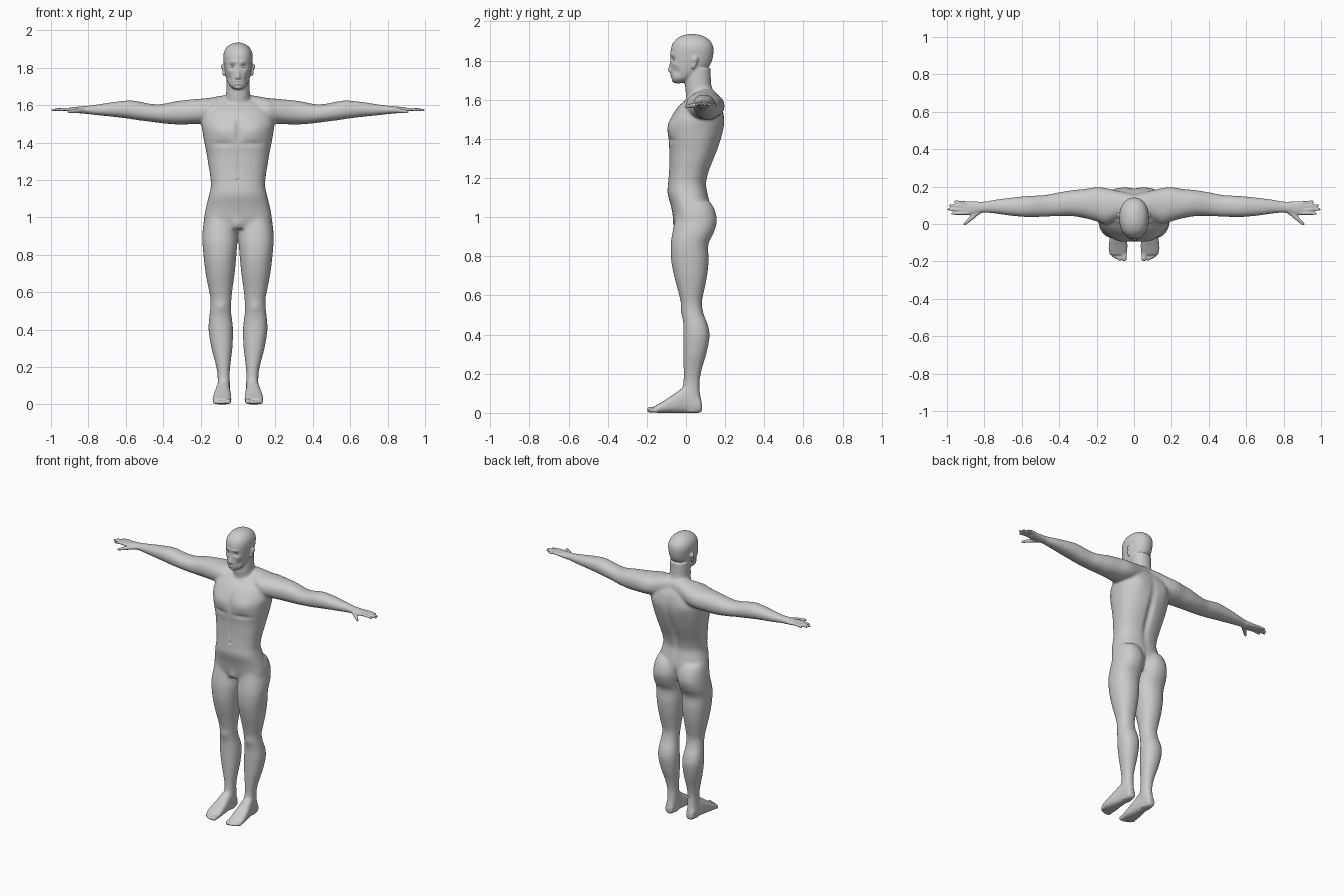
import bpy, bmesh, math
from mathutils import Vector

bm = bmesh.new()


def catmull(rows, steps=4):
    """Smoothly interpolate a list of section rows."""
    out = []
    for i in range(len(rows) - 1):
        p0, p1 = rows[max(i - 1, 0)], rows[i]
        p2, p3 = rows[i + 1], rows[min(i + 2, len(rows) - 1)]
        for k in range(steps):
            t = k / steps
            out.append([0.5 * (2 * b + (c - a) * t + (2 * a - 5 * b + 4 * c - d) * t * t
                               + (3 * b - a - 3 * c + d) * t ** 3)
                        for a, b, c, d in zip(p0, p1, p2, p3)])
    return out + [list(rows[-1])]


def loft(rows, axis, side=1, power=2.2, n=36):
    """Rows are (position, a_min, a_max, b_min, b_max) along the axis."""
    rings = []
    for t, a0, a1, b0, b1 in catmull(rows):
        ring = []
        for i in range(n):
            ang = 2 * math.pi * i / n
            c, s = math.cos(ang), math.sin(ang)
            a = (a0 + a1) / 2 + (a1 - a0) / 2 * math.copysign(abs(c) ** (2 / power), c)
            b = (b0 + b1) / 2 + (b1 - b0) / 2 * math.copysign(abs(s) ** (2 / power), s)
            x, y, z = {'X': (t, a, b), 'Y': (a, t, b), 'Z': (a, b, t)}[axis]
            ring.append(bm.verts.new((x * side, y, z)))
        rings.append(ring)
    for r, q in zip(rings, rings[1:]):
        for i in range(n):
            bm.faces.new((r[i], r[(i + 1) % n], q[(i + 1) % n], q[i]))
    bm.faces.new(rings[0])
    bm.faces.new(rings[-1])


def capsule(p, r, q, s, side=1, n=90):
    """Convex hull of two balls: fingers, toes, ears, nose."""
    verts = []
    for c, rad in ((p, r), (q, s)):
        for i in range(n):
            h = 1 - 2 * (i + 0.5) / n
            w, a = math.sqrt(1 - h * h), i * 2.399963
            v = Vector(c) + rad * Vector((w * math.cos(a), w * math.sin(a), h))
            verts.append(bm.verts.new((v.x * side, v.y, v.z)))
    bmesh.ops.convex_hull(bm, input=verts)
    bmesh.ops.delete(bm, geom=[v for v in verts if v.is_valid and not v.link_faces],
                     context='VERTS')


def symmetric(rows):
    return [(z, -w, w, f, b) for z, w, f, b in rows]


# Torso, neck and head: height, half width, front, back
loft(symmetric([
    (1.63, .10, .03, .15), (1.60, .15, .0, .165), (1.56, .18, -.045, .185),
    (1.50, .195, -.08, .195), (1.45, .188, -.092, .192), (1.40, .18, -.091, .18),
    (1.34, .168, -.085, .16), (1.29, .16, -.085, .14), (1.23, .15, -.087, .117),
    (1.17, .145, -.092, .104), (1.12, .155, -.094, .112), (1.05, .172, -.075, .125),
    (.98, .18, -.062, .12), (.94, .15, -.05, .10)]), 'Z', power=2.4)
loft(symmetric([
    (1.52, .09, .02, .18), (1.58, .078, .005, .172), (1.625, .068, .0, .153),
    (1.67, .063, -.005, .13), (1.76, .062, .0, .126)]), 'Z')
loft(symmetric([
    (1.683, .02, -.06, -.025), (1.70, .042, -.072, .02), (1.725, .056, -.077, .065),
    (1.75, .064, -.078, .10), (1.78, .07, -.079, .125), (1.82, .076, -.08, .138),
    (1.86, .079, -.077, .141), (1.89, .073, -.066, .131), (1.915, .056, -.043, .107),
    (1.93, .03, -.012, .075), (1.935, .01, .015, .045)]), 'Z')

# Nose
capsule((0, -.073, 1.795), .007, (0, -.083, 1.75), .011)

LEG = [
    (1.08, .025, .162, -.05, .122), (1.04, .01, .174, -.05, .146),
    (.98, .002, .183, -.058, .158), (.92, .003, .19, -.07, .142),
    (.86, .004, .19, -.078, .114), (.78, .010, .183, -.076, .116),
    (.70, .018, .173, -.061, .108), (.62, .029, .158, -.04, .092),
    (.56, .035, .147, -.026, .081), (.50, .037, .15, -.019, .092),
    (.45, .031, .156, -.014, .112), (.39, .026, .157, -.014, .121),
    (.30, .030, .142, -.014, .104), (.24, .037, .126, -.013, .086),
    (.17, .044, .111, -.013, .071), (.11, .043, .109, -.02, .071),
    (.05, .045, .11, -.03, .08), (.005, .05, .105, -.02, .07)]
FOOT = [
    (.082, .06, .095, .012, .045), (.065, .05, .107, 0, .08), (0, .043, .115, 0, .13),
    (-.05, .039, .125, 0, .105), (-.10, .036, .133, 0, .07),
    (-.14, .036, .135, 0, .046), (-.165, .042, .125, .002, .032)]
ARM = [
    (0, .05, .16, 1.55, 1.66), (.08, .03, .175, 1.53, 1.652), (.15, .0, .192, 1.505, 1.64),
    (.20, .014, .197, 1.5, 1.635), (.26, .03, .188, 1.498, 1.63),
    (.33, .042, .181, 1.497, 1.622), (.41, .042, .168, 1.504, 1.606),
    (.47, .039, .156, 1.512, 1.608), (.53, .037, .152, 1.519, 1.62),
    (.58, .037, .149, 1.527, 1.626), (.66, .044, .141, 1.537, 1.618),
    (.74, .055, .131, 1.545, 1.606), (.80, .06, .121, 1.552, 1.598),
    (.84, .056, .12, 1.556, 1.594), (.88, .048, .122, 1.561, 1.59),
    (.905, .051, .12, 1.566, 1.586)]
# Fingers: base y, tip x, tip y
FINGERS = [(.058, .972, .055), (.077, .993, .078), (.095, .985, .099), (.112, .957, .119)]
# Toes: x, tip y, radius
TOES = [(.053, -.185, .015), (.076, -.187, .0105), (.094, -.18, .01),
        (.110, -.17, .0095), (.124, -.157, .009)]

for s in (1, -1):
    # Limbs
    loft(LEG, 'Z', s)
    loft(FOOT, 'Y', s, power=2.6)
    loft(ARM, 'X', s)
    # Fingers and thumb
    for y, tx, ty in FINGERS:
        mid = (.5 * (.885 + tx), .5 * (y + ty), 1.579)
        capsule((.885, y, 1.577), .010, mid, .0088, s)
        capsule(mid, .0088, (tx, ty, 1.574), .007, s)
    capsule((.83, .068, 1.573), .015, (.872, .03, 1.57), .012, s)
    capsule((.872, .03, 1.57), .012, (.905, .0, 1.564), .0085, s)
    # Toes
    for x, y, r in TOES:
        capsule((x, -.13, .02), r, (x, y, r + .001), r, s)
    # Ears and nostrils
    capsule((.078, .047, 1.806), .0155, (.075, .037, 1.766), .009, s)
    capsule((.010, -.078, 1.747), .008, (.008, -.07, 1.75), .008, s)

bmesh.ops.recalc_face_normals(bm, faces=bm.faces)
mesh = bpy.data.meshes.new("body")
bm.to_mesh(mesh)
bm.free()
body = bpy.data.objects.new("body", mesh)
bpy.context.collection.objects.link(body)

# Fuse all the parts into one skin
bpy.context.view_layer.objects.active = body
body.select_set(True)
mod = body.modifiers.new("fuse", 'REMESH')
mod.mode = 'VOXEL'
mod.voxel_size = .005
bpy.ops.object.modifier_apply(modifier=mod.name)

bm = bmesh.new()
bm.from_mesh(body.data)


def relax(verts, times):
    for _ in range(times):
        bmesh.ops.smooth_vert(bm, verts=verts, factor=.5, use_axis_x=True,
                              use_axis_y=True, use_axis_z=True)


relax([v for v in bm.verts if abs(v.co.x) < .82 and .07 < v.co.z < 1.70], 18)
relax(bm.verts[:], 2)

# Sculpt strokes: centre, radius, push (mirrored in x)
BODY_STROKES = [
    ((.09, -.08, 1.465), (.065, .06, .045), (0, -.009, 0)),      # chest
    ((.085, -.085, 1.395), (.06, .05, .014), (0, .006, 0)),      # chest crease
    ((0, -.09, 1.47), (.012, .05, .07), (0, .010, 0)),           # breastbone
    ((0, -.085, 1.28), (.010, .05, .08), (0, .004, 0)),          # midline
    ((0, -.09, 1.20), (.007, .04, .007), (0, .008, 0)),          # navel
    ((.09, -.02, 1.605), (.06, .04, .010), (0, -.005, .002)),    # collarbone
    ((0, .15, 1.32), (.022, .08, .18), (0, -.016, 0)),           # spine
    ((.10, .18, 1.50), (.05, .05, .06), (0, .007, 0)),           # shoulder blade
    ((0, .12, .98), (.012, .05, .05), (0, -.014, 0)),            # seat cleft
    ((0, -.06, .96), (.025, .04, .03), (0, -.008, 0)),           # groin
    ((.092, -.015, .52), (.025, .03, .028), (0, -.006, 0)),      # knee
]
FACE_STROKES = [
    ((.030, -.072, 1.808), (.015, .03, .010), (0, .012, 0)),     # eye socket
    ((.028, -.076, 1.832), (.022, .03, .007), (0, -.005, 0)),    # brow
    ((.045, -.06, 1.782), (.014, .03, .012), (.002, -.004, 0)),  # cheekbone
    ((.048, -.05, 1.742), (.014, .03, .018), (-.005, .004, 0)),  # cheek hollow
    ((0, -.078, 1.727), (.018, .02, .004), (0, -.006, 0)),       # upper lip
    ((0, -.077, 1.721), (.022, .02, .0025), (0, .005, 0)),       # mouth line
    ((0, -.077, 1.714), (.016, .02, .004), (0, -.005, 0)),       # lower lip
    ((0, -.073, 1.704), (.018, .02, .004), (0, .004, 0)),        # under lip
    ((0, -.066, 1.691), (.016, .02, .008), (0, -.006, 0)),       # chin
    ((.092, .043, 1.788), (.012, .007, .016), (-.007, 0, 0)),    # ear bowl
]


def sculpt(strokes, verts):
    for c, r, push in strokes:
        for v in verts:
            dz = (v.co.z - c[2]) / r[2]
            if abs(dz) > 2.5:
                continue
            d = dz * dz + ((abs(v.co.x) - c[0]) / r[0]) ** 2 + ((v.co.y - c[1]) / r[1]) ** 2
            if d < 6:
                k = math.exp(-d)
                side = 1 if v.co.x >= 0 else -1
                v.co += Vector((push[0] * side, push[1], push[2])) * k


sculpt(BODY_STROKES, [v for v in bm.verts if abs(v.co.x) < .25 and .4 < v.co.z < 1.66])
sculpt(FACE_STROKES, [v for v in bm.verts if v.co.z > 1.66 and abs(v.co.x) < .12])
relax(bm.verts[:], 1)
bm.to_mesh(body.data)
bm.free()
body.data.shade_smooth()

# Eyes
for name, x in (("left_eye", .030), ("right_eye", -.030)):
    bpy.ops.mesh.primitive_uv_sphere_add(segments=20, ring_count=12, radius=.012,
                                         location=(x, -.0545, 1.807))
    bpy.context.object.name = name
    bpy.ops.object.shade_smooth()
